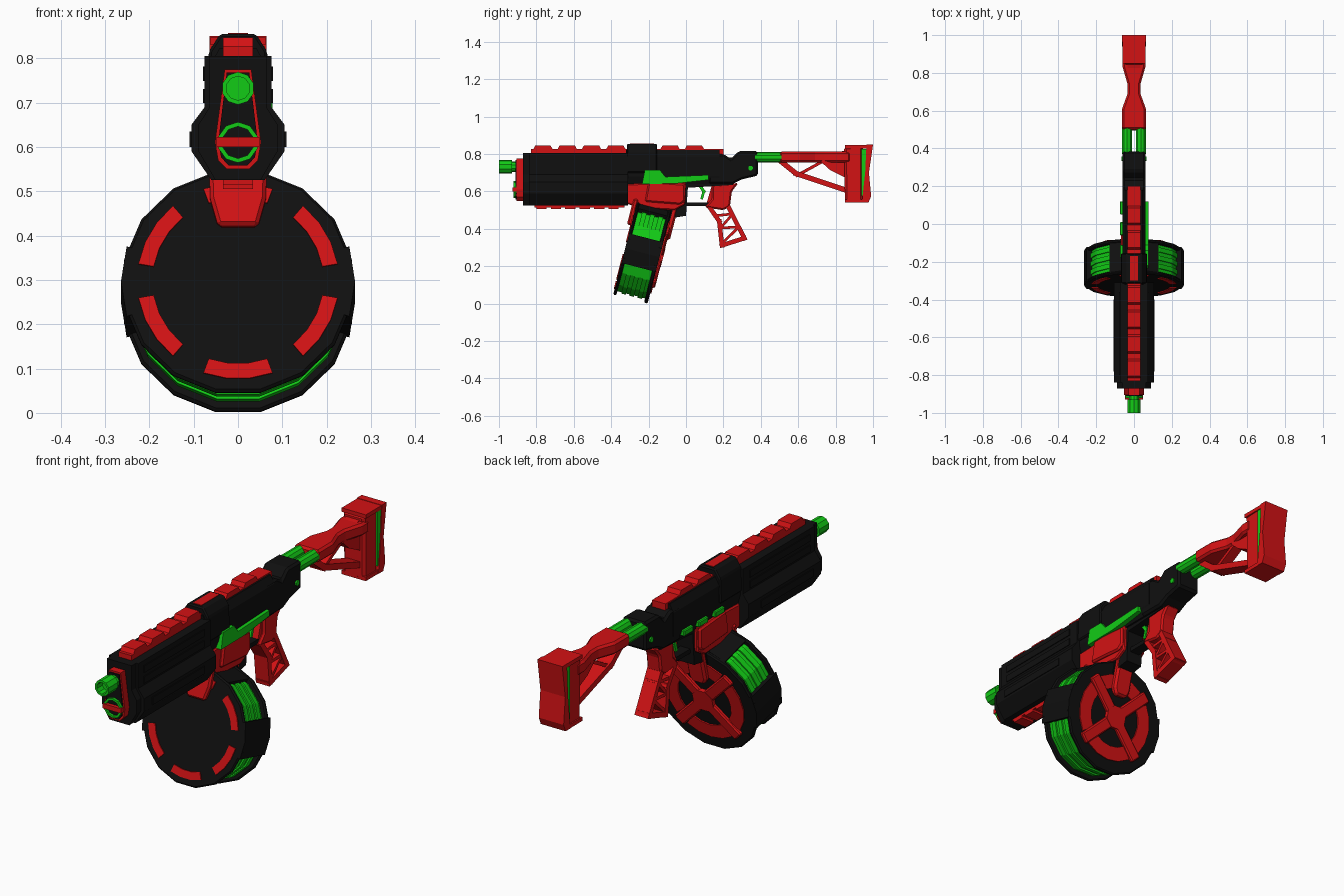
import bpy, bmesh
from math import sin, cos, radians
from mathutils import Matrix, Vector

cube = bpy.data.objects.get("Cube")
if cube:
    bpy.data.objects.remove(cube, do_unlink=True)


def material(name, rgb):
    m = bpy.data.materials.new(name)
    m.use_nodes = True
    m.diffuse_color = (*rgb, 1)
    m.node_tree.nodes["Principled BSDF"].inputs["Base Color"].default_value = (*rgb, 1)
    return m


RED = material("red", (0.65, 0.006, 0.007))
GREEN = material("green", (0.006, 0.6, 0.008))
BLACK = material("black", (0.005, 0.005, 0.005))


def prism(name, pts, lo, hi, axis, mat, bevel=0, place=None, bore=0):
    """Extrude a flat outline along an axis; bore sinks the front face."""
    put = {"x": lambda a, b, c: (c, a, b),
           "y": lambda a, b, c: (a, c, b),
           "z": lambda a, b, c: (a, b, c)}[axis]
    bm = bmesh.new()
    ends = [[bm.verts.new(put(a, b, c)) for a, b in pts] for c in (lo, hi)]
    front = bm.faces.new(ends[0])
    bm.faces.new(ends[1])
    n = len(pts)
    for i in range(n):
        j = (i + 1) % n
        bm.faces.new((ends[0][i], ends[0][j], ends[1][j], ends[1][i]))
    bmesh.ops.recalc_face_normals(bm, faces=bm.faces)
    if bore:
        bmesh.ops.inset_region(bm, faces=[front], thickness=0.01)
        ring = bmesh.ops.extrude_discrete_faces(bm, faces=[front])["faces"][0]
        bmesh.ops.translate(bm, verts=ring.verts, vec=(0, bore, 0))
    me = bpy.data.meshes.new(name)
    bm.to_mesh(me)
    bm.free()
    me.materials.append(mat)
    ob = bpy.data.objects.new(name, me)
    bpy.context.collection.objects.link(ob)
    if bevel:
        mod = ob.modifiers.new("bevel", "BEVEL")
        mod.width, mod.segments = bevel, 1
    if place:
        ob.matrix_world = place
    return ob


def sym(half):
    """Mirror a half outline across the centre line."""
    return half + [(-a, b) for a, b in reversed(half)]


def rect(a0, a1, b0, b1):
    return [(a0, b0), (a1, b0), (a1, b1), (a0, b1)]


def ngon(r, n, ca=0, cb=0):
    return [(ca + r * cos(radians((i + 0.5) * 360 / n)),
             cb + r * sin(radians((i + 0.5) * 360 / n))) for i in range(n)]


def arc(mid, half, r0, r1, steps=3):
    angles = [radians(mid - half + 2 * half * i / steps) for i in range(steps + 1)]
    return ([(r1 * cos(a), r1 * sin(a)) for a in angles]
            + [(r0 * cos(a), r0 * sin(a)) for a in reversed(angles)])


def bar(name, p, q, thick, width, mat):
    """Straight strut between two side-on points."""
    p, q = Vector(p), Vector(q)
    d = (q - p).normalized() * thick / 2
    s = Vector((-d.y, d.x))
    pts = [p - d + s, p - d - s, q + d - s, q + d + s]
    return prism(name, [tuple(v) for v in pts], -width, width, "x", mat)


# Handguard
guard = [(0.075, 0.805), (0.075, 0.69), (0.105, 0.65), (0.105, 0.59), (0.06, 0.525)]
prism("handguard", sym(guard), -0.84, -0.31, "y", BLACK)
prism("handguard_nose", sym([(a * 0.85, b) for a, b in guard]), -0.872, -0.84, "y", BLACK)
for s in (-1, 1):
    for z in (0.715, 0.765):
        prism("handguard_side_strip", rect(s * 0.07, s * 0.079, z - 0.016, z + 0.016),
              -0.8, -0.36, "y", BLACK)
    prism("handguard_lower_strip", rect(s * 0.1, s * 0.109, 0.6, 0.635), -0.78, -0.4, "y", BLACK)

# Rails
prism("top_rail", rect(-0.83, 0.2, 0.79, 0.828), -0.034, 0.034, "x", RED)
for y in [-0.82, -0.69, -0.56, -0.43, -0.14, -0.01]:
    prism("top_rail_tooth", [(y, 0.82), (y + 0.015, 0.847), (y + 0.095, 0.847), (y + 0.11, 0.82)],
          -0.034, 0.034, "x", RED)
prism("bottom_rail", rect(-0.81, -0.33, 0.515, 0.54), -0.034, 0.034, "x", RED)
for i in range(6):
    y = -0.8 + i * 0.077
    prism("bottom_rail_tooth", rect(y, y + 0.055, 0.505, 0.52), -0.034, 0.034, "x", RED)

# Muzzle group
plate = [(0.03, 0.775), (0.052, 0.61), (0.045, 0.57), (0.025, 0.55)]
prism("muzzle_plate", sym(plate), -0.905, -0.87, "y", RED)
prism("muzzle_plate_face", sym([(a * 0.85, 0.663 + (b - 0.663) * 0.93) for a, b in plate]),
      -0.911, -0.903, "y", BLACK)
prism("barrel_neck", ngon(0.028, 10, 0, 0.732), -0.95, -0.88, "y", GREEN)
prism("barrel_tip", ngon(0.037, 10, 0, 0.732), -1.0, -0.93, "y", GREEN, bore=0.04)
prism("lower_barrel", ngon(0.046, 10, 0, 0.61), -0.922, -0.87, "y", GREEN, bore=0.025)
prism("lower_barrel_bar", rect(-0.048, 0.048, 0.6, 0.622), -0.928, -0.9, "y", RED)

# Receiver
upper = [(0.042, 0.822), (0.062, 0.785), (0.062, 0.68), (0.05, 0.64)]
prism("upper_receiver", sym(upper), -0.32, 0.18, "y", BLACK)
prism("rear_receiver", [(0.12, 0.64), (0.12, 0.8), (0.2, 0.8), (0.24, 0.775), (0.28, 0.815),
                        (0.385, 0.815), (0.385, 0.685), (0.3, 0.665), (0.25, 0.64)],
      -0.06, 0.06, "x", BLACK, 0.01)
prism("lower_receiver", [(-0.06, 0.68), (-0.06, 0.46), (0.0, 0.47), (0.01, 0.62),
                         (0.25, 0.635), (0.28, 0.68)], -0.042, 0.042, "x", BLACK)
prism("top_block", sym([(0.04, 0.855), (0.066, 0.815), (0.07, 0.7)]),
      -0.315, -0.155, "y", BLACK, 0.006)
prism("top_block_inlay", rect(-0.022, 0.022, -0.3, -0.17), 0.852, 0.857, "z", RED)

# Bolt, buttons and pin
prism("bolt_cover", [(-0.235, 0.64), (-0.22, 0.715), (-0.14, 0.715), (-0.11, 0.678),
                     (0.12, 0.688), (0.12, 0.662), (-0.06, 0.642)], 0.045, 0.078, "x", GREEN)
for y in (-0.18, -0.06, 0.05):
    prism("side_button", rect(y, y + 0.07, 0.655, 0.682), -0.075, -0.045, "x", GREEN, 0.004)
prism("receiver_pin", ngon(0.013, 8, 0.345, 0.725), -0.067, 0.067, "x", GREEN)

# Magazine well
prism("magazine_well", [(-0.315, 0.64), (-0.315, 0.535), (-0.25, 0.51), (-0.06, 0.5),
                        (-0.005, 0.53), (0.0, 0.65)], -0.058, 0.058, "x", RED, 0.006)
prism("magazine_well_collar", [(-0.22, 0.545), (-0.03, 0.53), (-0.005, 0.55), (-0.005, 0.64),
                               (-0.2, 0.655)], -0.07, 0.07, "x", RED, 0.008)

# Trigger and its guard
bar("trigger_guard_bottom", (0.0, 0.532), (0.12, 0.532), 0.02, 0.025, BLACK)
bar("trigger_guard_rear", (0.12, 0.535), (0.145, 0.62), 0.02, 0.025, RED)
bar("trigger_upper", (0.075, 0.63), (0.095, 0.6), 0.016, 0.012, GREEN)
bar("trigger_lower", (0.095, 0.6), (0.085, 0.565), 0.014, 0.012, GREEN)

# Grip: solid top with an open lattice below
prism("grip_top", [(0.14, 0.635), (0.28, 0.645), (0.245, 0.6), (0.235, 0.52), (0.2, 0.5),
                   (0.1, 0.515), (0.14, 0.56)], -0.037, 0.037, "x", RED, 0.008)
lattice = [(0.13, 0.51), (0.178, 0.44), (0.192, 0.312), (0.312, 0.35), (0.225, 0.52)]
for p, q in zip(lattice, lattice[1:]):
    bar("grip_frame", p, q, 0.024, 0.035, RED)
zigzag = [(0.155, 0.47), (0.25, 0.48), (0.185, 0.405), (0.283, 0.41), (0.195, 0.325)]
for p, q in zip(zigzag, zigzag[1:]):
    bar("grip_brace", p, q, 0.014, 0.032, RED)

# Stock
for s in (-1, 1):
    prism("stock_tube", ngon(0.028, 10, s * 0.036, 0.783), 0.37, 0.52, "y", GREEN)
prism("stock_arm", sym([(0.063, 0.5), (0.063, 0.61), (0.034, 0.69), (0.034, 0.74),
                        (0.06, 0.83), (0.06, 0.88)]), 0.755, 0.813, "z", RED, 0.01)
strut = [(0.515, 0.755), (0.59, 0.695), (0.86, 0.605)]
for p, q in zip(strut, strut[1:]):
    bar("stock_strut", p, q, 0.028, 0.034, RED)
bar("stock_brace", (0.62, 0.7), (0.72, 0.755), 0.016, 0.025, RED)
prism("stock_gusset", [(0.72, 0.76), (0.77, 0.715), (0.86, 0.67), (0.86, 0.82), (0.82, 0.812)],
      -0.034, 0.034, "x", RED)
prism("butt_block", [(0.845, 0.838), (0.85, 0.54), (0.945, 0.54), (0.945, 0.845)],
      -0.056, 0.056, "x", RED, 0.012)
prism("butt_inlay", rect(0.938, 0.968, 0.575, 0.828), -0.06, 0.06, "x", GREEN)
prism("butt_pad", [(0.965, 0.85), (1.0, 0.85), (0.978, 0.7), (0.99, 0.575), (0.975, 0.54),
                   (0.94, 0.54), (0.958, 0.7)], -0.064, 0.064, "x", RED)
for z in (0.83, 0.54):
    prism("butt_cap", rect(0.85, 0.975, z, z + 0.018), -0.062, 0.062, "x", RED)

# Drum magazine, tilted
DRUM = Matrix.Translation((0, -0.233, 0.273)) @ Matrix.Rotation(radians(-14.5), 4, "X")


def drum(name, pts, y0, y1, mat, bevel=0):
    return prism(name, pts, y0, y1, "y", mat, bevel, DRUM)


drum("drum_body", ngon(0.238, 16), -0.085, 0.08, GREEN)
drum("drum_front_rim", ngon(0.262, 16), -0.095, -0.078, BLACK, 0.006)
drum("drum_back_rim", ngon(0.262, 16), 0.075, 0.095, BLACK, 0.006)
for y in (-0.055, -0.01, 0.035):
    drum("drum_rib", ngon(0.245, 16), y, y + 0.025, GREEN)
for mid in (0, 180):
    drum("drum_side_band", arc(mid, 18, 0.2, 0.264, 2), -0.095, 0.095, BLACK)
drum("drum_top_band", arc(90, 30, 0.2, 0.257), -0.09, 0.09, BLACK)
for i in range(6):
    drum("drum_front_mark", arc(30 + i * 60, 20, 0.193, 0.228), -0.1, -0.094, RED)
for i in range(4):
    drum("drum_back_arc", arc(i * 90, 36, 0.135, 0.2, 4), 0.09, 0.101, RED)
    spoke = drum("drum_back_spoke", rect(0, 0.215, -0.027, 0.027), 0.09, 0.112, RED, 0.006)
    spoke.matrix_world = DRUM @ Matrix.Rotation(radians(45 + i * 90), 4, "Y")
drum("drum_back_hub", ngon(0.055, 8), 0.09, 0.114, RED)

# Feed tower in front of and behind the drum
drum("feed_front", sym([(0.065, 0.27), (0.063, 0.19), (0.045, 0.125)]), -0.118, -0.09, RED, 0.008)
drum("feed_back", sym([(0.045, 0.33), (0.045, 0.13), (0.03, 0.1)]), 0.09, 0.125, RED, 0.01)
drum("feed_neck", rect(-0.05, 0.05, 0.2, 0.33), -0.08, 0.1, BLACK)
